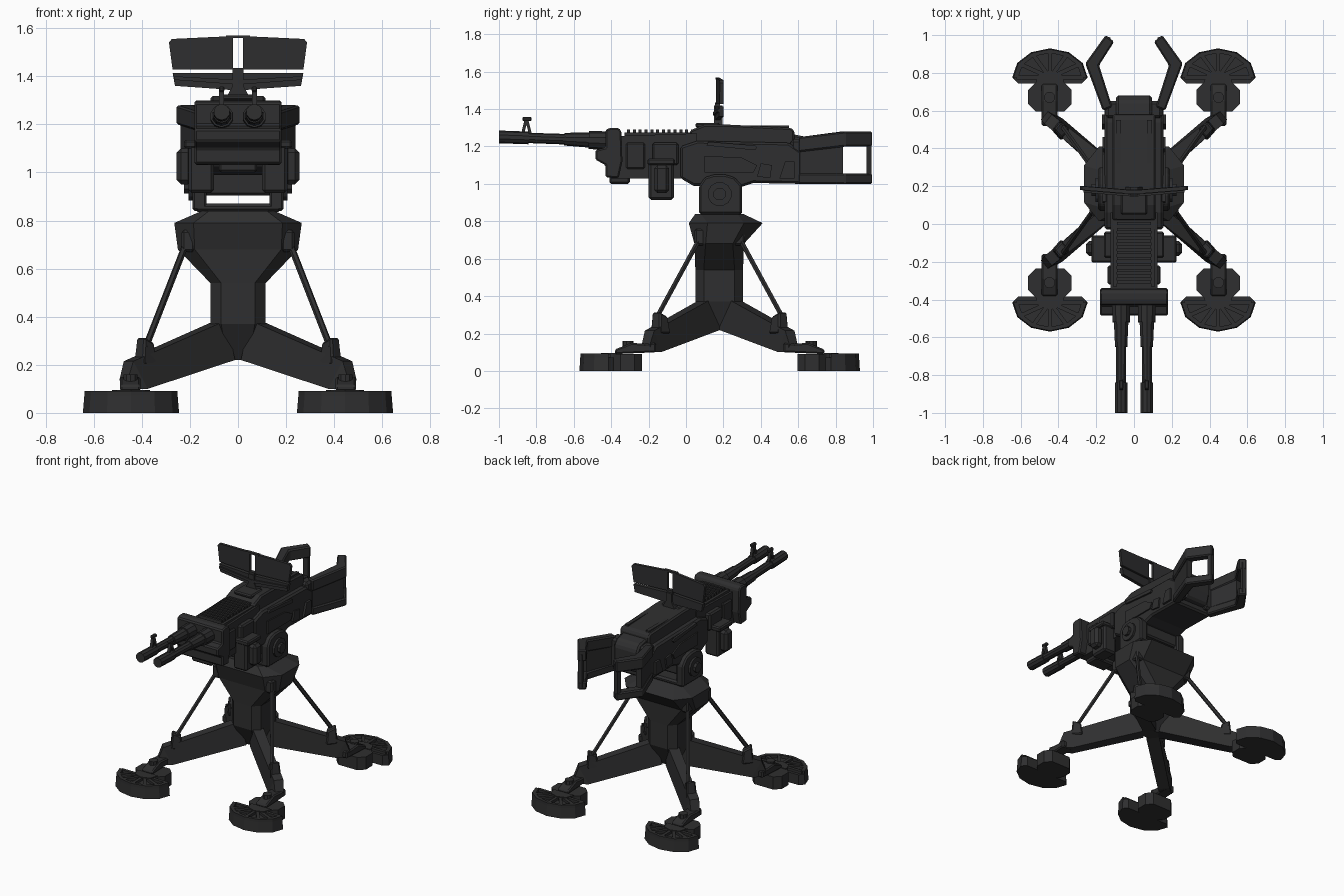
import bpy, bmesh, math
from mathutils import Vector

if "Cube" in bpy.data.objects:
    bpy.data.objects.remove(bpy.data.objects["Cube"])

steel = bpy.data.materials.new("dark_gunmetal")
steel.diffuse_color = (0.028, 0.028, 0.029, 1)
steel.use_nodes = True
steel.node_tree.nodes["Principled BSDF"].inputs["Base Color"].default_value = steel.diffuse_color
MID = 0.18  # y of the pedestal axis; stand parts are modelled around it


def finish(name, bm, mirror="", oy=0.0, bevel=0.0):
    bmesh.ops.recalc_face_normals(bm, faces=bm.faces)
    me = bpy.data.meshes.new(name)
    bm.to_mesh(me)
    bm.free()
    me.materials.append(steel)
    ob = bpy.data.objects.new(name, me)
    ob.location.y = oy
    bpy.context.collection.objects.link(ob)
    if bevel:
        m = ob.modifiers.new("bevel", 'BEVEL')
        m.width, m.segments, m.limit_method = bevel, 1, 'ANGLE'
    if mirror:
        m = ob.modifiers.new("mirror", 'MIRROR')
        m.use_axis = ('x' in mirror, 'y' in mirror, False)
        m.use_mirror_merge = False
    return ob


def loft(name, rings, **kw):
    bm = bmesh.new()
    vs = [[bm.verts.new(p) for p in r] for r in rings]
    n = len(vs[0])
    for a, b in zip(vs, vs[1:]):
        for i in range(n):
            j = (i + 1) % n
            bm.faces.new((a[i], a[j], b[j], b[i]))
    bm.faces.new(vs[0])
    bm.faces.new(vs[-1])
    return finish(name, bm, **kw)


def prism(name, pts, axis, a, b, f=lambda p: p, **kw):
    def put(p, t):
        return f({'x': (t, p[0], p[1]), 'y': (p[0], t, p[1]), 'z': (p[0], p[1], t)}[axis])
    return loft(name, [[put(p, t) for p in pts] for t in (a, b)], **kw)


def box(name, x0, x1, y0, y1, z0, z1, **kw):
    return prism(name, [(x0, y0), (x1, y0), (x1, y1), (x0, y1)], 'z', z0, z1, **kw)


def tube(name, p, q, r1, r2=None, n=8, **kw):
    p, q = Vector(p), Vector(q)
    rot = (q - p).to_track_quat('Z', 'Y')
    def ring(c, r):
        return [c + rot @ Vector((r * math.cos(t), r * math.sin(t), 0))
                for t in ((i + .5) * 2 * math.pi / n for i in range(n))]
    return loft(name, [ring(p, r1), ring(q, r2 or r1)], **kw)


def octagon(hx, y0, y1, cx, cy):
    return [(-hx + cx, y0), (hx - cx, y0), (hx, y0 + cy), (hx, y1 - cy),
            (hx - cx, y1), (-hx + cx, y1), (-hx, y1 - cy), (-hx, y0 + cy)]


# --- Pedestal column with flared head
sections = [(.22, .065, -.05, .05, .02, .02), (.37, .115, -.13, .125, .045, .045),
            (.54, .115, -.13, .125, .045, .045), (.68, .25, -.135, .13, .07, .06),
            (.79, .265, -.165, .23, .08, .1), (.84, .15, -.13, .125, .03, .03)]
loft("pedestal", [[(x, y, s[0]) for x, y in octagon(*s[1:])] for s in sections], oy=MID)

# --- Legs, ankles, struts and brackets (one quarter, mirrored twice)
Q = dict(mirror="xy", oy=MID)
n = Vector((-.62, .78, 0))
def leg_ring(bot, top, z0, z1, w):
    b, t = Vector((*bot, z0)), Vector((*top, z1))
    return [b - n * w, b + n * w, t + n * w * .8, t - n * w * .8]
loft("leg", [leg_ring((.04, .03), (.07, .07), .22, .385, .045),
             leg_ring((.40, .345), (.455, .375), .10, .215, .04),
             leg_ring((.465, .39), (.475, .395), .10, .14, .035)], **Q)
prism("ankle", [(.34, .10), (.56, .09), (.56, .115), (.47, .15), (.40, .145), (.34, .15)],
      'x', .405, .49, bevel=.008, **Q)
tube("ankle_pin", (.447, .49, .1), (.447, .49, .16), .03, n=10, **Q)
tube("strut", (.21, .10, .72), (.385, .345, .27), .014, n=6, **Q)
box("strut_top_bracket", .18, .235, .07, .135, .67, .76, bevel=.01, **Q)
loft("strut_leg_bracket", [leg_ring((.36, .29), (.365, .30), .2, .29, .04),
                           leg_ring((.415, .345), (.405, .34), .2, .315, .035)], bevel=.008, **Q)

# --- Feet: chamfered block, fan pad, rim and ribs
FX, FY = .445, .565
def arc(k, steps=6):
    return [(FX + .2 * k * math.cos(math.pi * i / steps),
             FY + .03 + .155 * k * math.sin(math.pi * i / steps)) for i in range(steps + 1)]
prism("foot_block", [(FX + x, FY - .075 + y) for x, y in octagon(.115, -.075, .08, .04, .04)],
      'z', 0, .09, **Q)
outer = arc(1)
loft("foot_pad", [[(x, y, z) for x, y in [(FX + .17, FY)] + arc(k) + [(FX - .17, FY)]]
                  for z, k in ((0, 1), (.072, .97))], **Q)
prism("foot_rim", arc(.97) + arc(.84)[::-1], 'z', .065, .092, **Q)
prism("foot_hub", [(FX - .08, FY - .01), (FX + .08, FY - .01), (FX + .06, FY + .05),
                   (FX, FY + .07), (FX - .06, FY + .05)], 'z', .06, .095, **Q)
for i in range(7):
    a = math.pi * i / 6
    d, s = Vector((math.cos(a) * .178, math.sin(a) * .14)), Vector((-math.sin(a), math.cos(a))) * .011
    c = Vector((FX, FY + .03))
    prism("foot_rib", [c + s, c + d + s, c + d - s, c - s], 'z', .065, .09, **Q)

# --- Yoke and trunnion
box("yoke_base", -.18, .18, .07, .30, .835, .87, bevel=.012)
cheek = [(.07, .84), (.30, .84), (.30, .99), (.26, 1.035), (.21, 1.05), (.15, 1.05), (.10, 1.035), (.07, .99)]
prism("yoke_cheek", cheek, 'x', .13, .19, mirror="x", bevel=.01)
tube("yoke_boss", (.18, .18, .945), (.205, .18, .945), .065, n=12, mirror="x")
tube("yoke_bolt", (.2, .18, .945), (.225, .18, .945), .035, n=8, mirror="x")
box("trunnion_block", -.14, .14, .09, .28, .905, 1.02, bevel=.01)

# --- Receiver
prism("receiver_front", [(-.40, 1.03), (.0, 1.03), (.06, .99), (.06, 1.27), (-.40, 1.255)],
      'x', -.125, .125)
prism("receiver_body", [(-.03, 1.03), (.04, .99), (.30, .985), (.36, 1.005), (.62, 1.0), (.62, 1.17),
                        (.55, 1.22), (.06, 1.23), (-.03, 1.2)], 'x', -.155, .155, bevel=.012)
prism("rear_cap", [(.55, 1.03), (.66, 1.05), (.68, 1.12), (.68, 1.21), (.65, 1.25), (.55, 1.27)],
      'x', -.095, .095, bevel=.012)
prism("top_cover", [(.02, 1.2), (.58, 1.2), (.58, 1.285), (.56, 1.3), (.2, 1.318), (.1, 1.318), (.02, 1.285)],
      'x', -.115, .115, bevel=.01)
box("cover_hinge", -.07, .07, .05, .18, 1.3, 1.325, bevel=.008)
box("cover_rail", .07, .095, .22, .55, 1.29, 1.312, mirror="x")
prism("front_block", [(-.40, 1.30), (-.43, 1.29), (-.43, 1.195), (-.485, 1.18), (-.485, 1.13), (-.43, 1.10),
                      (-.43, 1.035), (-.36, 1.03), (-.34, 1.12), (-.345, 1.28), (-.36, 1.30)],
      'x', -.18, .18, bevel=.008)
box("front_block_foot", -.08, .08, -.41, -.30, 1.0, 1.06, bevel=.01)
for i in range(13):
    y = -.315 + i * .031
    box("cooling_rib", -.09, .09, y, y + .016, 1.24, 1.29)
box("rib_side_rail", .09, .11, -.33, .05, 1.24, 1.275, mirror="x")

# --- Raised side plates on the receiver
prism("side_strip", [(.11, 1.205), (.37, 1.18), (.38, 1.195), (.37, 1.205), (.12, 1.225)], 'x', .14, .168, mirror="x")
prism("side_panel", [(.10, 1.06), (.36, 1.06), (.38, 1.10), (.30, 1.14), (.10, 1.15)], 'x', .14, .164, mirror="x")
prism("side_latch", [(.38, 1.04), (.45, 1.03), (.46, 1.10), (.40, 1.11)], 'x', .14, .166, mirror="x")
prism("side_patch", [(.50, 1.03), (.58, 1.03), (.58, 1.12), (.53, 1.12)], 'x', .14, .17, mirror="x")
box("front_side_panel", .11, .14, -.32, -.22, 1.08, 1.22, mirror="x", bevel=.008)

# --- Side pods under the feed
box("pod_mount", .11, .16, -.18, -.04, 1.1, 1.22, mirror="x", bevel=.01)
box("pod_case", .10, .205, -.20, -.065, .915, 1.13, mirror="x", bevel=.012)
box("pod_cover", .19, .255, -.17, -.09, .95, 1.10, mirror="x", bevel=.018)
box("pod_lip", .10, .225, -.205, -.06, 1.10, 1.135, mirror="x", bevel=.008)

# --- Twin barrels, muzzles and post sights
def bz(y):
    return 1.232 - (y + .45) * .035
for name, y0, y1, r0, r1 in (("barrel", -.42, -.99, .029, .027), ("barrel_sleeve", -.42, -.65, .045, .034),
                             ("barrel_collar", -.42, -.52, .05, .048), ("muzzle", -.84, -1.0, .034, .034)):
    tube(name, (.068, y0, bz(y0)), (.068, y1, bz(y1)), r0, r1, n=10, mirror="x")
for y in (-.875, -.83):
    prism("sight_leg", [(y - .008, 1.26), (y + .008, 1.26), (-.845, 1.35), (-.862, 1.35)],
          'x', .058, .078, mirror="x")
box("sight_top", .056, .08, -.875, -.825, 1.335, 1.358, mirror="x", bevel=.006)

# --- Rear spade handles
plan = [(.115, .62), (.165, .60), (.258, .85), (.15, 1.0), (.105, .965), (.185, .84)]
def rise(p):
    return (p[0], p[1], p[2] + .03 * min(1, max(0, (p[1] - .62) / .22)))
prism("handle_upper_arm", plan, 'z', 1.17, 1.25, f=rise, mirror="x", bevel=.008)
prism("handle_lower_arm", plan, 'z', 1.0, 1.055, mirror="x", bevel=.008)
prism("handle_plate", [(.12, .62), (.158, .61), (.24, .84), (.195, .84)], 'z', 1.03, 1.21, mirror="x")
prism("handle_grip", [(.125, .965), (.165, .965), (.155, .992), (.125, .988)], 'z', 1.02, 1.25, mirror="x")
box("handle_root", .08, .15, .56, .65, 1.03, 1.24, mirror="x", bevel=.015)

# --- Sight shield, swept back slightly at the sides
def sweep(p):
    return (p[0], p[1] + .08 * abs(p[0]), p[2])
prism("shield_panel", [(.02, 1.427), (.272, 1.427), (.287, 1.54), (.275, 1.555), (.02, 1.567)],
      'y', .158, .178, f=sweep, mirror="x")
prism("shield_lower_strip", [(0, 1.335), (.05, 1.345), (.262, 1.36), (.272, 1.414), (0, 1.414)],
      'y', .155, .18, f=sweep, mirror="x")
prism("shield_ridge", [(0, 1.365), (.265, 1.385), (.268, 1.4), (0, 1.385)],
      'y', .145, .165, f=sweep, mirror="x")
box("shield_top_bar", -.05, .05, .158, .18, 1.558, 1.57)
box("shield_center_tie", -.022, .022, .155, .182, 1.4, 1.435)
prism("shield_stem", [(-.05, 1.31), (.05, 1.31), (.022, 1.36), (.022, 1.42), (-.022, 1.42), (-.022, 1.36)],
      'y', .15, .195)
